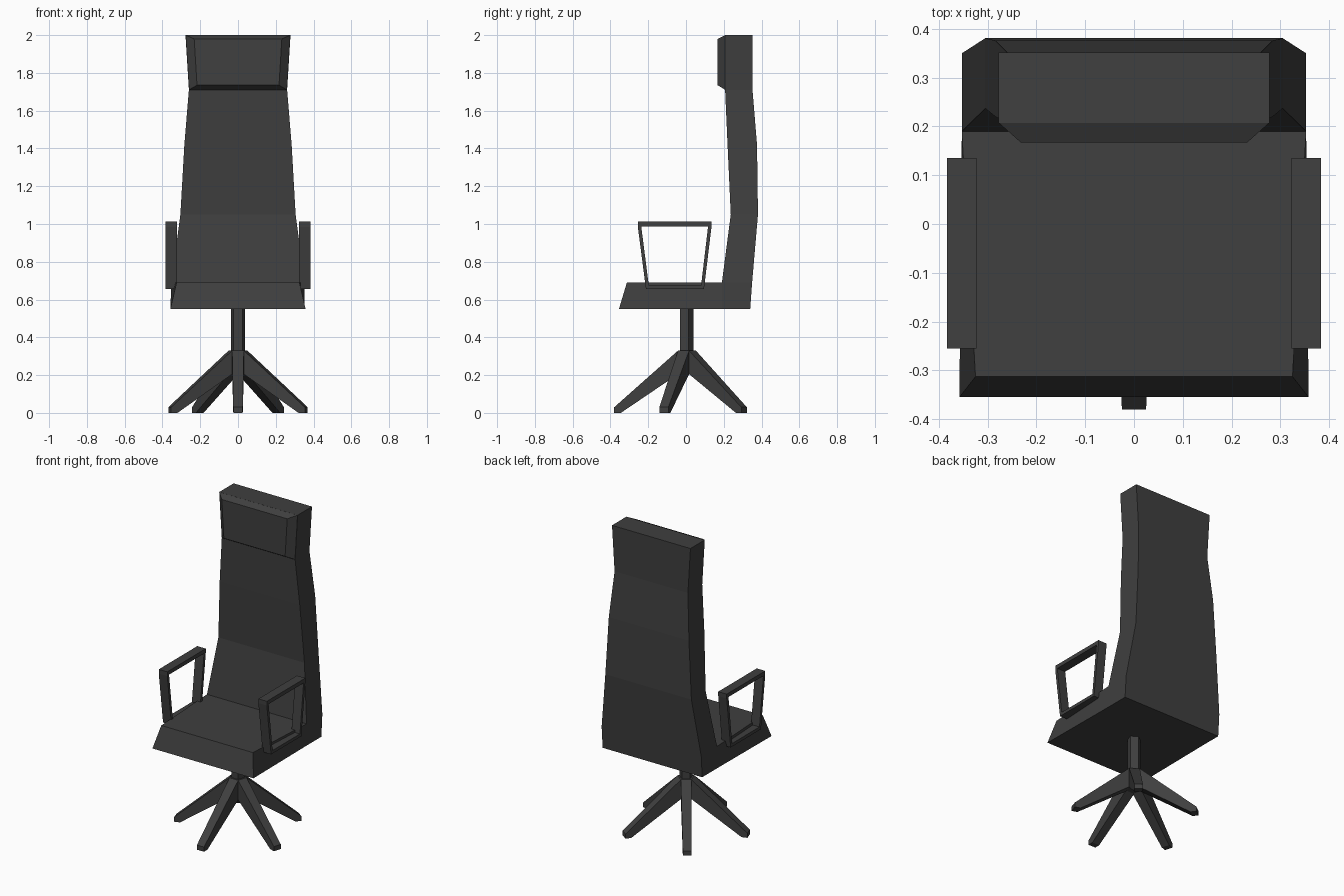
import bpy
import bmesh
from math import radians
from mathutils import Matrix, Vector

cube = bpy.data.objects.get("Cube")
if cube:
    bpy.data.objects.remove(cube)

charcoal = bpy.data.materials.new("charcoal")
charcoal.use_nodes = True
colour = (0.05, 0.05, 0.05, 1)
charcoal.diffuse_color = colour
charcoal.node_tree.nodes["Principled BSDF"].inputs["Base Color"].default_value = colour


def finish(name, bm):
    bmesh.ops.recalc_face_normals(bm, faces=bm.faces)
    mesh = bpy.data.meshes.new(name)
    bm.to_mesh(mesh)
    bm.free()
    mesh.materials.append(charcoal)
    obj = bpy.data.objects.new(name, mesh)
    bpy.context.collection.objects.link(obj)
    return obj


def loft(name, rings, closed=False):
    """Skin a series of matching rings, capped unless the loft is closed."""
    bm = bmesh.new()
    loops = [[bm.verts.new(p) for p in ring] for ring in rings]
    pairs = list(zip(loops, loops[1:]))
    if closed:
        pairs.append((loops[-1], loops[0]))
    else:
        bm.faces.new(loops[0])
        bm.faces.new(loops[-1])
    for a, b in pairs:
        for i in range(len(a)):
            j = (i + 1) % len(a)
            bm.faces.new((a[i], a[j], b[j], b[i]))
    return finish(name, bm)


def rung(w, a, b):
    """Symmetric four-point ring of half width w through (y, z) points a and b."""
    return [(-w, *a), (w, *a), (w, *b), (-w, *b)]


# Seat cushion with sloping front and sides
top, base = 0.69, 0.55
loft("seat", [
    [(-0.325, -0.313, top), (0.325, -0.313, top), (0.358, -0.355, base), (-0.358, -0.355, base)],
    rung(0.353, (0.19, top), (0.19, base)),
    rung(0.353, (0.35, top), (0.34, base)),
])

# Curved tall backrest: half width, front y, back y, height
sections = [
    (0.353, 0.19, 0.35, top),
    (0.305, 0.237, 0.381, 1.05),
    (0.284, 0.22, 0.376, 1.42),
    (0.26, 0.207, 0.352, 1.71),
    (0.278, 0.207, 0.352, 2.0),
]
loft("backrest", [rung(w, (f, z), (b, z)) for w, f, b, z in sections])

# Bevelled head cushion
loft("headrest", [
    [(-0.26, 0.208, 1.71), (0.26, 0.208, 1.71), (0.278, 0.208, 2), (-0.278, 0.208, 2)],
    [(-0.217, 0.167, 1.735), (0.217, 0.167, 1.735), (0.232, 0.167, 1.98), (-0.232, 0.167, 1.98)],
])

# Armrests: tapered open frames
outer = [(-0.255, 1.012), (0.135, 1.012), (0.135, 0.985), (0.095, 0.655), (-0.212, 0.655), (-0.255, 0.985)]
inner = [(-0.237, 0.987), (0.117, 0.987), (0.116, 0.98), (0.08, 0.675), (-0.197, 0.675), (-0.236, 0.98)]
for side, sign in (("left", 1), ("right", -1)):
    x0, x1 = sign * 0.323, sign * 0.383
    loft(side + "_armrest", [
        [(x0, *o), (x1, *o), (x1, *i), (x0, *i)] for o, i in zip(outer, inner)
    ], closed=True)

# Five-sided column, one corner facing the rear
corners = [Matrix.Rotation(radians(72 * i), 3, "Z") @ Vector((0, 0.04, 0)) for i in range(5)]
loft("column", [[(c.x, c.y, z) for c in corners] for z in (0.21, base)])

# Star base: five tapering legs, one pointing forward
for i in range(5):
    leg = loft(f"base_leg_{i + 1}", [
        rung(0.022, (0, 0.33), (0, 0.21)),
        rung(0.031, (-0.042, 0.33), (-0.035, 0.21)),
        rung(0.025, (-0.38, 0.03), (-0.345, 0)),
        rung(0.025, (-0.38, 0.028), (-0.38, 0)),
    ])
    leg.rotation_euler.z = radians(72 * i)
